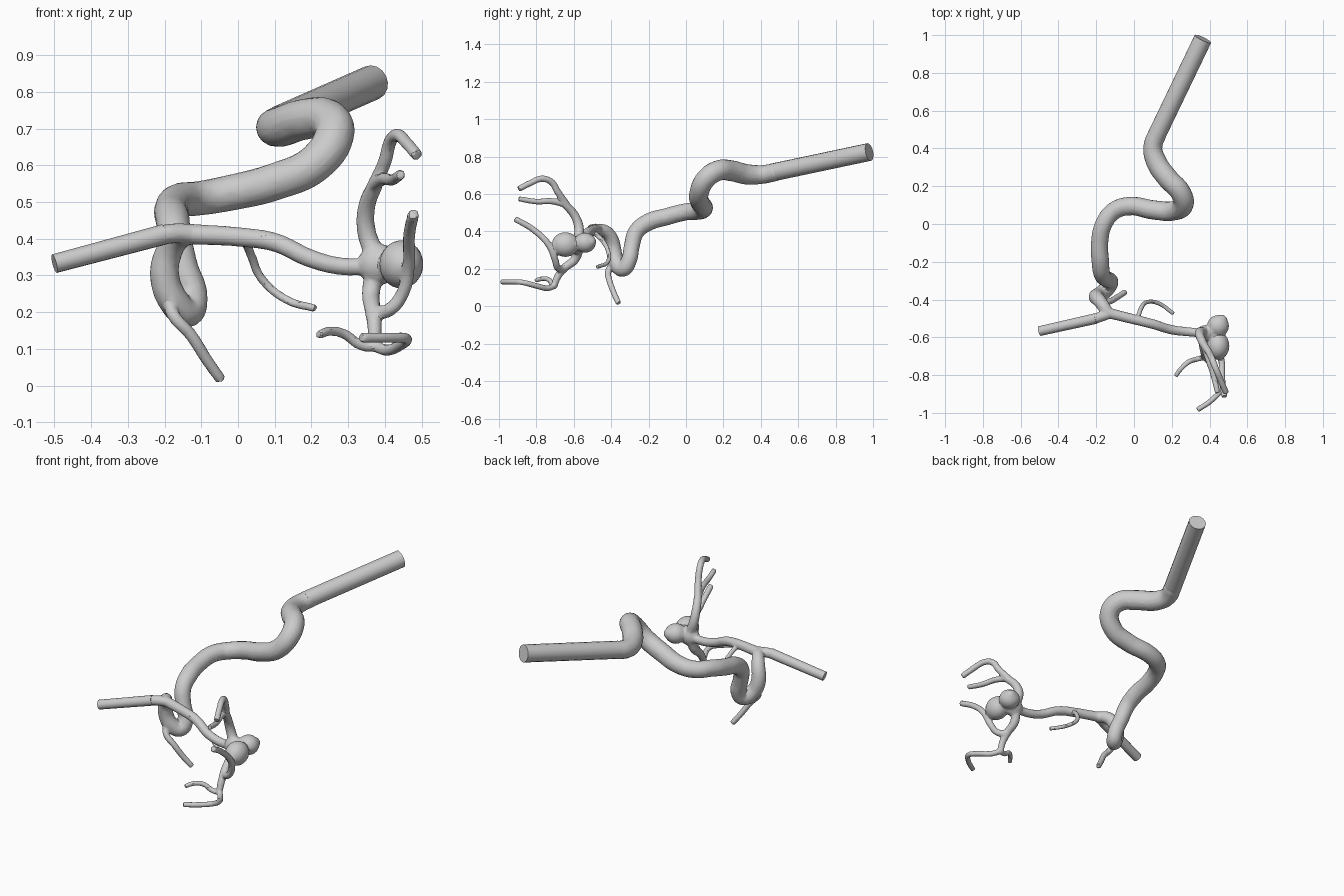
import bpy

parts = []


def select_only(obs):
    bpy.ops.object.select_all(action='DESELECT')
    for o in obs:
        o.select_set(True)
    bpy.context.view_layer.objects.active = obs[0]


def vessel(name, points, r0=None, r1=None, branch=True):
    """Round tube through points (x, y, z) or (x, y, z, radius)."""
    cu = bpy.data.curves.new(name, 'CURVE')
    cu.dimensions = '3D'
    cu.bevel_depth = 1.0
    cu.bevel_resolution = 6
    cu.resolution_u = 8
    cu.use_fill_caps = True
    sp = cu.splines.new('BEZIER')
    sp.bezier_points.add(len(points) - 1)
    n = len(points) - 1
    for i, (bp, p) in enumerate(zip(sp.bezier_points, points)):
        bp.co = p[:3]
        bp.handle_left_type = bp.handle_right_type = 'AUTO'
        bp.radius = p[3] if len(p) > 3 else r0 + (r1 - r0) * i / n
    ob = bpy.data.objects.new(name, cu)
    bpy.context.collection.objects.link(ob)
    select_only([ob])
    bpy.ops.object.convert(target='MESH')
    ob = bpy.context.object
    ob.name = name
    if branch:
        parts.append(ob)
    return ob


def lobe(name, loc, scale):
    bpy.ops.mesh.primitive_uv_sphere_add(segments=24, ring_count=14, location=loc)
    ob = bpy.context.object
    ob.name = name
    ob.scale = scale
    bpy.ops.object.transform_apply(location=True, scale=True)
    parts.append(ob)


# straight clean extensions at the inlet and the left outlet
inlet = vessel("inlet_tube", [(.365, .98, .825), (.115, .46, .715)], .048, .048, False)
outlet = vessel("left_outlet_tube", [(-.5, -.567, .332), (-.2, -.5, .412)], .026, .028, False)

# winding main artery
vessel("main_artery", [
    (.13, .49, .72, .048), (.10, .41, .705, .05), (.118, .33, .705, .055),
    (.18, .24, .725, .056), (.245, .17, .725, .055), (.262, .105, .68, .054),
    (.21, .07, .605, .052), (.10, .075, .555, .051), (-.02, .095, .525, .049),
    (-.105, .07, .51, .047), (-.16, .0, .505, .046), (-.182, -.10, .48, .046),
    (-.178, -.2, .45, .047), (-.17, -.265, .40, .044), (-.15, -.29, .32, .042),
    (-.125, -.305, .245, .042), (-.137, -.335, .2, .042), (-.175, -.37, .23, .042),
    (-.2, -.385, .30, .04), (-.19, -.398, .36, .037), (-.165, -.43, .40, .034),
    (-.135, -.475, .413, .03)])

# branches of the fork
vessel("left_branch", [(-.13, -.475, .413), (-.165, -.487, .415), (-.21, -.502, .41)], .027, .027)
vessel("right_branch", [(-.14, -.47, .413), (-.08, -.485, .41), (0, -.505, .405),
                        (.10, -.53, .39), (.2, -.56, .345), (.28, -.57, .325),
                        (.37, -.578, .325)], .028, .023)

# two thin side branches
vessel("lower_side_branch", [(-.19, -.385, .235), (-.175, -.415, .19), (-.13, -.41, .14),
                             (-.085, -.385, .07), (-.046, -.36, .015)], .018, .015)
vessel("middle_side_branch", [(.02, -.495, .395), (.036, -.45, .355), (.065, -.415, .29),
                              (.13, -.42, .235), (.21, -.475, .21)], .013, .011)

# bulging sac with its neck
lobe("sac_neck", (.385, -.58, .33), (.06, .045, .055))
lobe("sac_rear_lobe", (.445, -.54, .34), (.058, .058, .054))
lobe("sac_front_lobe", (.445, -.645, .33), (.06, .073, .066))
lobe("sac_bleb", (.46, -.51, .345), (.035, .03, .032))

# upper branches
vessel("upper_stem", [(.375, -.575, .35), (.35, -.572, .42), (.35, -.595, .485),
                      (.375, -.65, .55)], .028, .021)
vessel("upper_branch_a", [(.368, -.635, .54), (.4, -.685, .61), (.415, -.72, .665),
                          (.435, -.77, .682), (.46, -.83, .66), (.488, -.895, .627)], .019, .016)
vessel("upper_branch_b", [(.37, -.645, .545), (.395, -.72, .562), (.42, -.8, .56),
                          (.443, -.895, .575)], .018, .014)

# lower branches
vessel("lower_stem", [(.37, -.575, .3), (.362, -.595, .25), (.367, -.65, .205),
                      (.372, -.685, .16), (.372, -.705, .108)], .027, .017)
vessel("rising_branch", [(.367, -.65, .2), (.41, -.685, .205), (.448, -.7, .25),
                         (.465, -.735, .33), (.466, -.81, .405), (.478, -.915, .468)], .019, .016)
vessel("lower_branch_a", [(.365, -.695, .115), (.4, -.735, .097), (.445, -.81, .112),
                          (.458, -.875, .128), (.42, -.925, .13), (.335, -.985, .13)], .016, .014)
vessel("lower_branch_b", [(.372, -.705, .105), (.335, -.715, .11), (.29, -.73, .14),
                          (.25, -.765, .148), (.22, -.805, .138)], .015, .012)

# fuse all branches into one skin, then reduce it to slightly faceted triangles
select_only(parts)
bpy.ops.object.join()
tree = bpy.context.object
tree.name = "vessel_tree"
rm = tree.modifiers.new("fuse", 'REMESH')
rm.mode = 'VOXEL'
rm.voxel_size = .0055
sm = tree.modifiers.new("blend", 'SMOOTH')
sm.factor = .5
sm.iterations = 3
de = tree.modifiers.new("facet", 'DECIMATE')
de.ratio = .12
bpy.ops.object.convert(target='MESH')

for o in (tree, inlet, outlet):
    select_only([o])
    bpy.ops.object.shade_smooth_by_angle(angle=.5)
